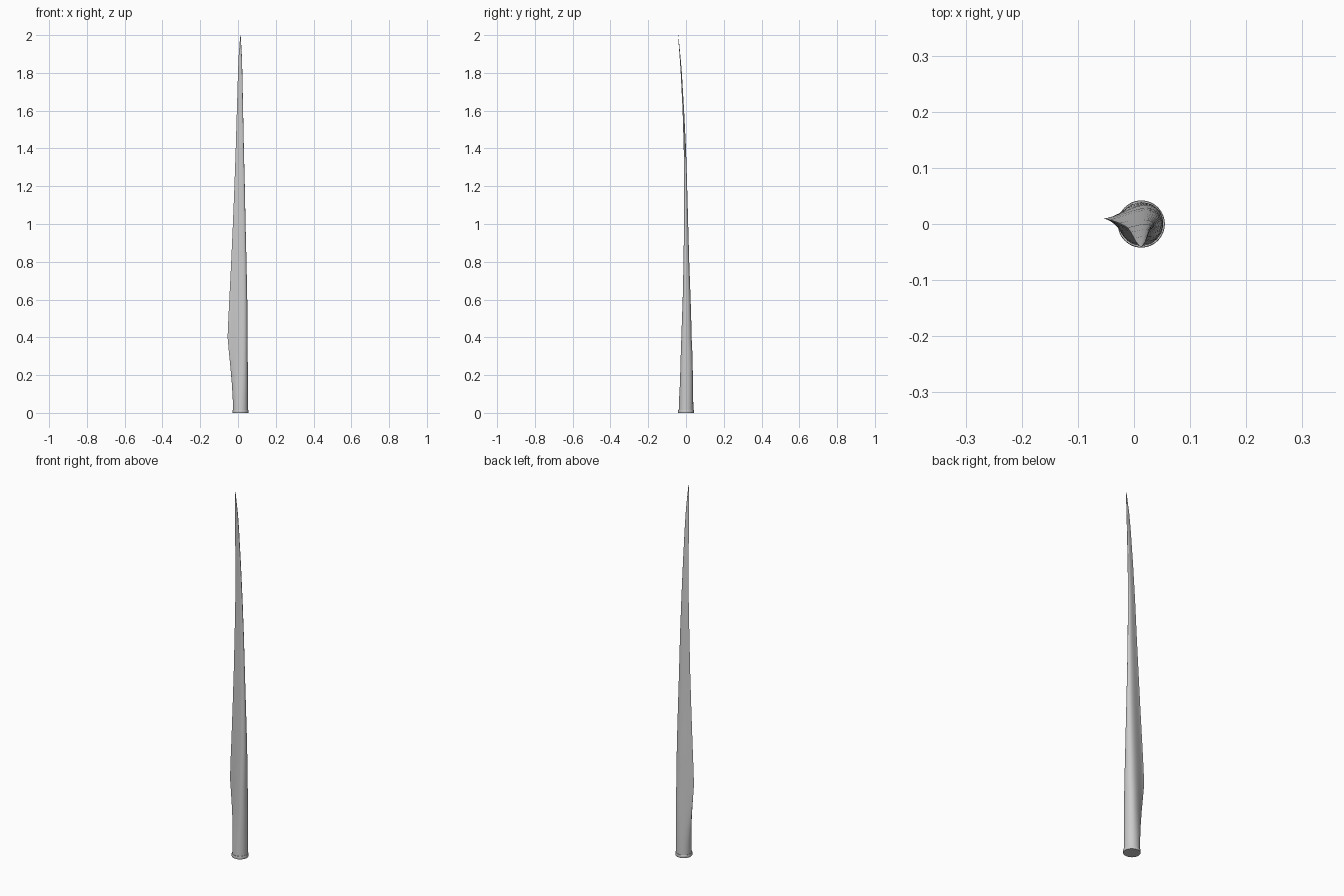
import bpy, bmesh, math

N = 48
CX = 0.013

# Stations: z, trailing x, leading x, centre y, half thickness, airfoil blend, trailing-edge lift
STATIONS = [
    (0.00, -0.026, 0.052, 0.000, 0.039, 0.0, 0.000),
    (0.08, -0.028, 0.052, 0.001, 0.038, 0.1, 0.000),
    (0.16, -0.033, 0.052, 0.003, 0.036, 0.35, 0.002),
    (0.24, -0.040, 0.052, 0.004, 0.034, 0.6, 0.003),
    (0.32, -0.048, 0.051, 0.005, 0.031, 0.85, 0.004),
    (0.40, -0.055, 0.051, 0.005, 0.027, 1.0, 0.005),
    (0.48, -0.052, 0.050, 0.005, 0.025, 1.0, 0.004),
    (0.60, -0.046, 0.049, 0.005, 0.021, 1.0, 0.003),
    (0.80, -0.036, 0.045, 0.003, 0.015, 1.0, 0.002),
    (1.00, -0.027, 0.040, 0.001, 0.011, 1.0, 0.001),
    (1.20, -0.019, 0.036, -0.002, 0.008, 1.0, 0.0),
    (1.40, -0.012, 0.031, -0.006, 0.006, 1.0, 0.0),
    (1.60, -0.006, 0.027, -0.014, 0.004, 1.0, 0.0),
    (1.80, 0.000, 0.023, -0.025, 0.003, 1.0, 0.0),
    (1.88, 0.003, 0.021, -0.031, 0.0024, 1.0, 0.0),
    (1.95, 0.008, 0.017, -0.037, 0.0015, 1.0, 0.0),
    (2.00, 0.012, 0.014, -0.041, 0.0004, 1.0, 0.0),
]


def section(z, xt, xl, yc, half, blend, lift):
    """Round root blending into a teardrop airfoil."""
    pts = []
    for i in range(N):
        a = 2 * math.pi * i / N
        u, s = math.cos(a), math.sin(a)
        foil = s * (1 + u) / 1.3
        h = s * (1 - blend) + foil * blend
        pts.append(((xt + xl) / 2 + u * (xl - xt) / 2, yc + half * h - lift * u, z))
    return pts


def loft(name, rings):
    bm = bmesh.new()
    loops = [[bm.verts.new(p) for p in ring] for ring in rings]
    for a, b in zip(loops, loops[1:]):
        for i in range(N):
            j = (i + 1) % N
            bm.faces.new((a[i], a[j], b[j], b[i]))
    bm.faces.new(loops[0][::-1])
    bm.faces.new(loops[-1])
    bmesh.ops.recalc_face_normals(bm, faces=bm.faces)
    mesh = bpy.data.meshes.new(name)
    bm.to_mesh(mesh)
    bm.free()
    obj = bpy.data.objects.new(name, mesh)
    bpy.context.collection.objects.link(obj)
    bpy.ops.object.select_all(action='DESELECT')
    obj.select_set(True)
    bpy.context.view_layer.objects.active = obj
    bpy.ops.object.shade_smooth_by_angle(angle=math.radians(35))
    return obj


# Tapered, pre-bent blade
loft("rotor_blade", [section(*s) for s in STATIONS])

# Thin mounting collar at the root
R = 0.042
loft("root_collar", [section(z, CX - r, CX + r, 0, r, 0, 0)
                     for z, r in ((0, R - 0.001), (0.002, R), (0.014, R), (0.016, R - 0.001))])
